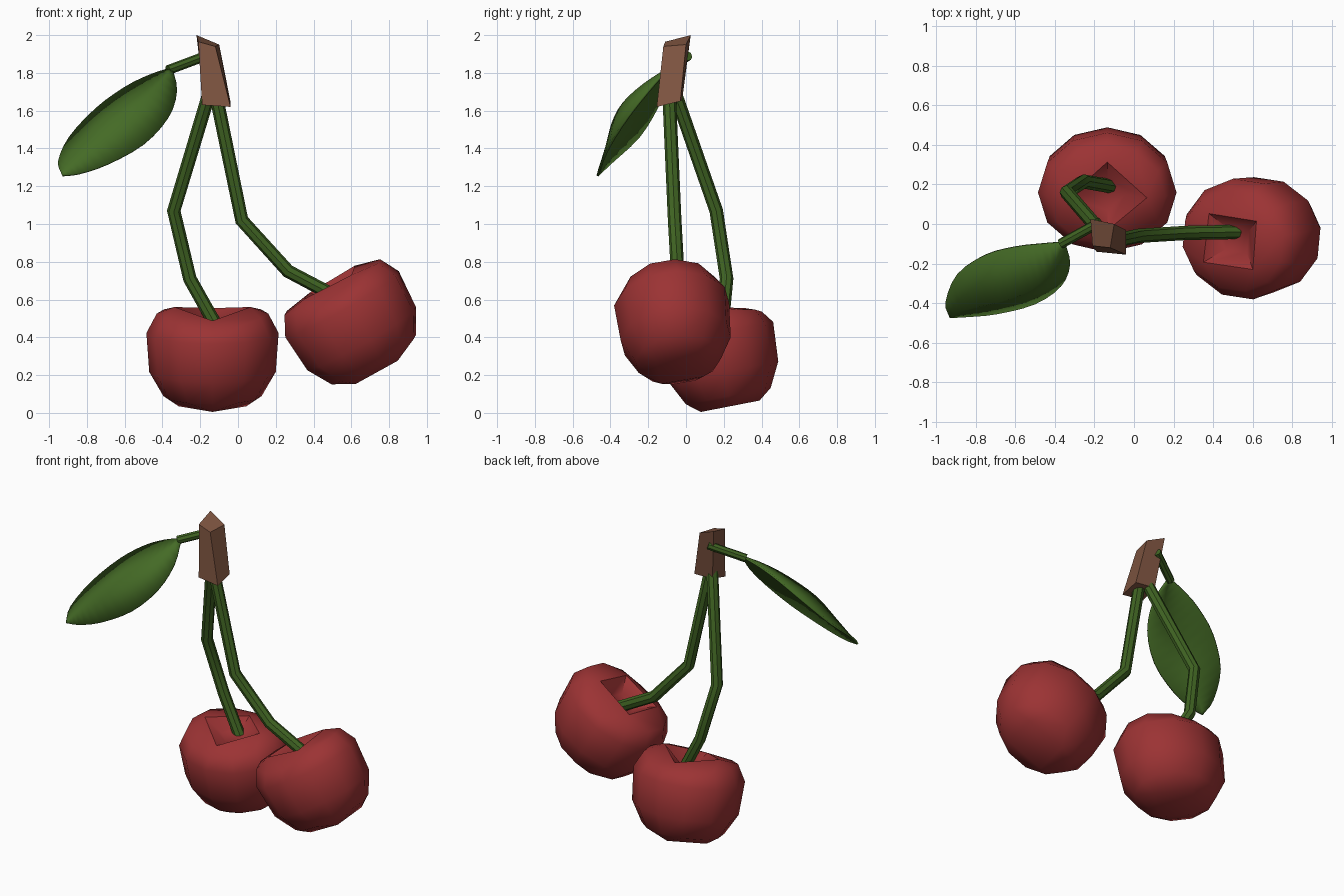
import bpy, bmesh, math
from mathutils import Vector, Matrix

cube = bpy.data.objects.get("Cube")
if cube:
    bpy.data.objects.remove(cube)


def material(name, rgb):
    m = bpy.data.materials.new(name)
    m.use_nodes = True
    colour = (*rgb, 1)
    m.diffuse_color = colour
    bsdf = m.node_tree.nodes["Principled BSDF"]
    bsdf.inputs["Base Color"].default_value = colour
    bsdf.inputs["Roughness"].default_value = 0.7
    return m


RED = material("cherry red", (0.33, 0.033, 0.034))
STEM = material("stem green", (0.05, 0.125, 0.016))
LEAF = material("leaf green", (0.058, 0.145, 0.019))
BARK = material("bark brown", (0.21, 0.09, 0.052))


def make_object(name, verts, faces, mat, smooth=None):
    bm = bmesh.new()
    bverts = [bm.verts.new(v) for v in verts]
    for f in faces:
        bm.faces.new([bverts[i] for i in f])
    bmesh.ops.recalc_face_normals(bm, faces=bm.faces)
    mesh = bpy.data.meshes.new(name)
    bm.to_mesh(mesh)
    bm.free()
    mesh.materials.append(mat)
    obj = bpy.data.objects.new(name, mesh)
    bpy.context.collection.objects.link(obj)
    if smooth:
        bpy.ops.object.select_all(action="DESELECT")
        obj.select_set(True)
        bpy.context.view_layer.objects.active = obj
        bpy.ops.object.shade_smooth_by_angle(angle=math.radians(smooth))
    return obj


def bridge(a, b):
    n = len(a)
    return [(a[i], a[(i + 1) % n], b[(i + 1) % n], b[i]) for i in range(n)]


def collar(square, ring):
    """Join a four-corner loop to a twelve-corner loop with quads."""
    faces = []
    for i in range(4):
        j = 3 * i
        faces.append((square[i], ring[j - 1], ring[j], ring[j + 1]))
        faces.append((square[i], ring[j + 1], ring[j + 2], square[(i + 1) % 4]))
    return faces


def cherry(name, centre, axis, turn):
    """Low-poly fruit with a square dimple and a shallow groove over the top."""
    profile = [(4, 0.18, -0.285), (12, 0.26, -0.23), (12, 0.335, -0.1),
               (12, 0.35, 0.11), (12, 0.295, 0.215), (4, 0.2, 0.25), (4, 0.09, 0.17)]
    verts, loops = [], []
    for count, radius, height in profile:
        loops.append(range(len(verts), len(verts) + count))
        for k in range(count):
            a = math.radians(turn) + math.tau * k / count
            groove = 0.04 * math.sin(a) ** 4 if height > 0.2 else 0
            verts.append(Vector((radius * math.cos(a), 0.88 * radius * math.sin(a), height - groove)))
    faces = [tuple(loops[0]), tuple(loops[-1])]
    faces += collar(loops[0], loops[1]) + collar(loops[5], loops[4])
    for lower, upper in ((1, 2), (2, 3), (3, 4), (5, 6)):
        faces += bridge(loops[lower], loops[upper])
    tilt = Vector((0, 0, 1)).rotation_difference(Vector(axis)).to_matrix().to_4x4()
    placed = Matrix.Translation(centre) @ tilt
    make_object(name, [placed @ v for v in verts], faces, RED, 50)


def tube(name, points, radius, sides=8):
    """Stalk with mitred bends along a path."""
    pts = [Vector(p) for p in points]
    verts, faces, last = [], [], None
    for i, p in enumerate(pts):
        before = (p - pts[i - 1]).normalized() if i else (pts[1] - p).normalized()
        after = (pts[i + 1] - p).normalized() if i < len(pts) - 1 else before
        tangent = (before + after).normalized()
        side = tangent.cross(Vector((0, 1, 0))).normalized()
        up = side.cross(tangent)
        loop = range(len(verts), len(verts) + sides)
        for k in range(sides):
            a = math.tau * k / sides
            verts.append(p + radius * (math.cos(a) * side + math.sin(a) * up))
        faces += bridge(last, loop) if last else [tuple(loop)]
        last = loop
    faces.append(tuple(last))
    make_object(name, verts, faces, STEM, 40)


def smooth_path(points, steps):
    """Rounded curve passing through the given points."""
    p = [Vector(q) for q in points]
    p = [2 * p[0] - p[1]] + p + [2 * p[-1] - p[-2]]
    out = []
    for i in range(1, len(p) - 2):
        for s in range(steps):
            t = s / steps
            a, b, c, d = p[i - 1:i + 3]
            out.append(b + 0.5 * t * (c - a + t * (2 * a - 5 * b + 4 * c - d
                                                   + t * (3 * (b - c) + d - a))))
    return out + [p[-2]]


# Fruit
cherry("right_cherry", (-0.135, 0.18, 0.315), (0, -0.19, 0.98), 0)
cherry("left_cherry", (0.605, -0.065, 0.48), (-0.49, -0.1, 0.86), 38)

# Stalks
tube("right_stalk", [(-0.15, -0.06, 1.7), (-0.34, 0.16, 1.07), (-0.255, 0.215, 0.71),
                     (-0.115, 0.19, 0.46)], 0.036)
tube("left_stalk", [(-0.12, -0.09, 1.7), (0.02, -0.06, 1.02), (0.265, -0.045, 0.75),
                    (0.53, -0.04, 0.61)], 0.036)
tube("leaf_stalk", [(-0.17, 0.01, 1.89), (-0.37, -0.1, 1.815)], 0.026)

# Twig: a leaning block with a slanted top
twig_bottom = [(-0.19, -0.14, 1.63), (-0.04, -0.155, 1.62), (-0.04, -0.03, 1.65), (-0.18, -0.02, 1.66)]
twig_top = [(-0.21, -0.11, 1.965), (-0.12, -0.12, 1.94), (-0.1, 0.0, 1.95), (-0.22, 0.025, 2.0)]
make_object("twig", twig_bottom + twig_top,
            [(3, 2, 1, 0), (4, 5, 6, 7)] + bridge(range(4), range(4, 8)), BARK)

# Leaf: two curved halves folded along a raised midrib
base, tip = (-0.35, -0.09, 1.825), (-0.93, -0.47, 1.255)
upper_edge = [base, (-0.47, -0.1, 1.785), (-0.6, -0.115, 1.72), (-0.75, -0.155, 1.61),
              (-0.89, -0.25, 1.46), (-0.95, -0.39, 1.33), tip]
midrib = [base, (-0.42, -0.22, 1.74), (-0.52, -0.33, 1.64), (-0.68, -0.39, 1.53),
          (-0.81, -0.42, 1.4), (-0.89, -0.445, 1.31), tip]
lower_edge = [base, (-0.325, -0.2, 1.7), (-0.37, -0.31, 1.56), (-0.5, -0.4, 1.42),
              (-0.69, -0.45, 1.315), (-0.84, -0.465, 1.265), tip]
rows = [smooth_path(line, 3) for line in (upper_edge, midrib, lower_edge)]
n = len(rows[0])
leaf_faces = [(r * n + i, r * n + i + 1, (r + 1) * n + i + 1, (r + 1) * n + i)
              for r in range(2) for i in range(n - 1)]
leaf = make_object("leaf", [v for row in rows for v in row], leaf_faces, LEAF)
bm = bmesh.new()
bm.from_mesh(leaf.data)
bmesh.ops.remove_doubles(bm, verts=bm.verts, dist=0.0005)
bmesh.ops.recalc_face_normals(bm, faces=bm.faces)
bm.to_mesh(leaf.data)
bm.free()
leaf.data.shade_smooth()
thick = leaf.modifiers.new("thickness", "SOLIDIFY")
thick.thickness = 0.012
thick.offset = 0
